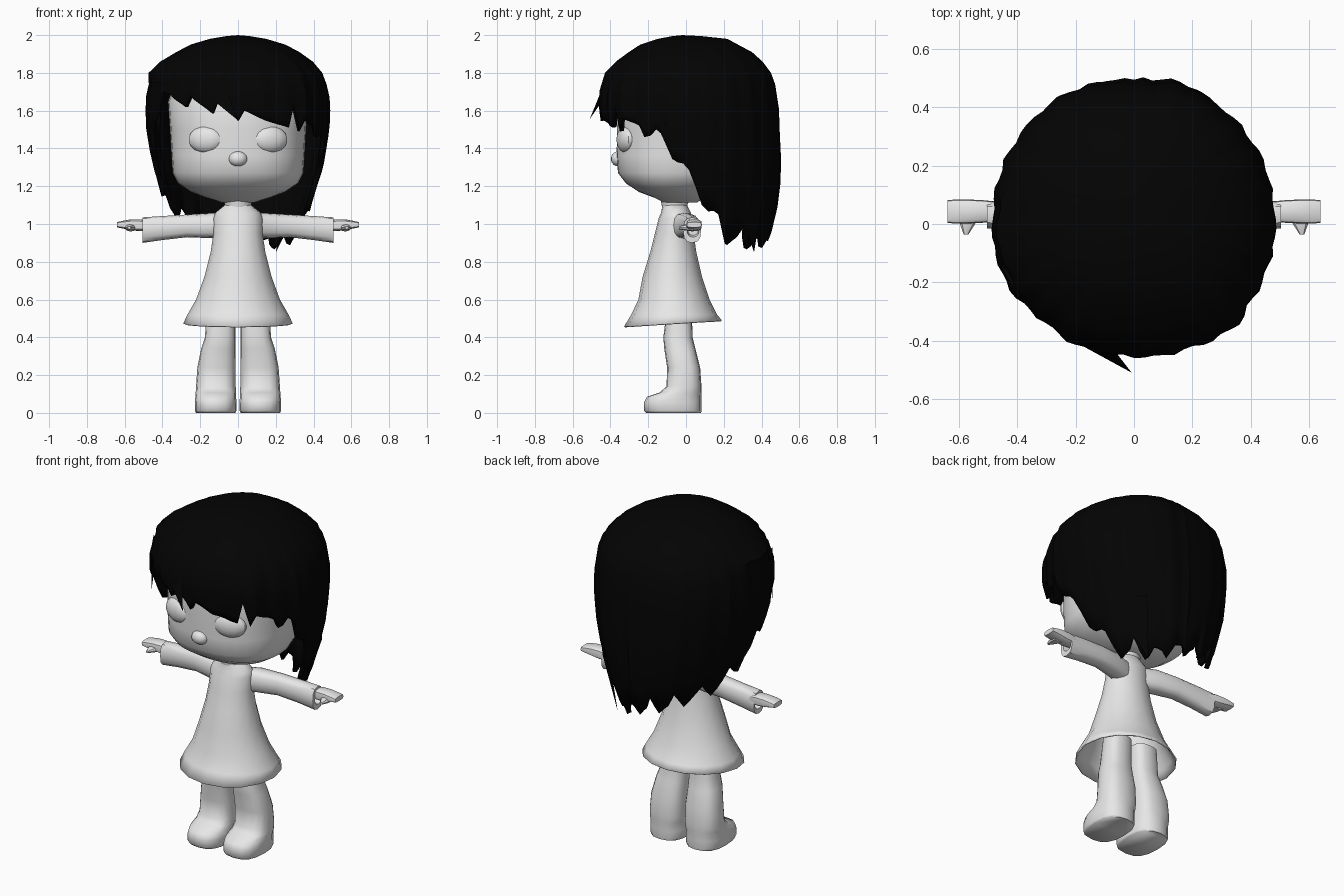
import bpy, bmesh, math, random
from mathutils import Vector, Matrix

if "Cube" in bpy.data.objects:
    bpy.data.objects.remove(bpy.data.objects["Cube"])

random.seed(4)


def material(name, rgb):
    m = bpy.data.materials.new(name)
    m.diffuse_color = (*rgb, 1)
    m.use_nodes = True
    m.node_tree.nodes["Principled BSDF"].inputs["Base Color"].default_value = m.diffuse_color
    return m


PALE = material("pale_grey", (0.8, 0.8, 0.8))
BLACK = material("black", (0.001, 0.001, 0.001))


def finish(name, bm, mat, angle=40):
    me = bpy.data.meshes.new(name)
    bm.to_mesh(me)
    bm.free()
    ob = bpy.data.objects.new(name, me)
    bpy.context.collection.objects.link(ob)
    me.materials.append(mat)
    bpy.ops.object.select_all(action='DESELECT')
    ob.select_set(True)
    bpy.context.view_layer.objects.active = ob
    bpy.ops.object.shade_smooth_by_angle(angle=math.radians(angle))
    return ob


def spow(v, e):
    return math.copysign(abs(v) ** e, v)


def lerp_table(table, x):
    """Linear interpolation in rows of (key, values...) with rising keys."""
    x = min(max(x, table[0][0]), table[-1][0])
    for a, b in zip(table, table[1:]):
        if x <= b[0]:
            t = (x - a[0]) / (b[0] - a[0])
            return [p + (q - p) * t for p, q in zip(a[1:], b[1:])]


def loft(name, rings, mat=PALE, n=16, power=2.0, place=None, caps=(True, True), tilt=0, angle=40):
    """Stack of rounded rings: (height, x0, x1, y0, y1)."""
    bm = bmesh.new()
    rows = []
    for k, (h, x0, x1, y0, y1) in enumerate(rings):
        row = []
        for i in range(n):
            a = 2 * math.pi * i / n
            c, s = spow(math.cos(a), 2 / power), spow(math.sin(a), 2 / power)
            dz = tilt * s if k == 0 else 0
            p = Vector(((x0 + x1) / 2 + c * (x1 - x0) / 2, (y0 + y1) / 2 + s * (y1 - y0) / 2, h + dz))
            row.append(bm.verts.new(place(p) if place else p))
        rows.append(row)
    for lo, hi in zip(rows, rows[1:]):
        for i in range(n):
            j = (i + 1) % n
            bm.faces.new((lo[i], lo[j], hi[j], hi[i]))
    if caps[0]:
        bm.faces.new(rows[0][::-1])
    if caps[1]:
        bm.faces.new(rows[-1])
    bmesh.ops.recalc_face_normals(bm, faces=bm.faces)
    return finish(name, bm, mat, angle)


def ellipsoid(name, centre, radii, turn=0):
    bm = bmesh.new()
    bmesh.ops.create_uvsphere(bm, u_segments=14, v_segments=9, radius=1)
    bm.transform(Matrix.Translation(centre) @ Matrix.Rotation(turn, 4, 'Z') @ Matrix.Diagonal((*radii, 1)))
    return finish(name, bm, PALE)


# Head with a broad jaw and a small soft nose
loft("head", [(1.115, -.09, .09, -.12, .06), (1.14, -.17, .17, -.17, .10), (1.17, -.25, .25, -.25, .15),
              (1.215, -.318, .318, -.318, .21), (1.27, -.346, .346, -.36, .26), (1.36, -.352, .352, -.368, .29),
              (1.5, -.36, .36, -.364, .31), (1.65, -.37, .37, -.368, .32), (1.78, -.32, .32, -.31, .28),
              (1.87, -.2, .2, -.2, .18), (1.9, -.06, .06, -.06, .06)], n=32, power=2.3, angle=60)
ellipsoid("nose", (0, -.358, 1.345), (.05, .04, .04))

# Neck and flared dress, open at the hem
loft("neck", [(1.0, -.075, .075, -.12, .01), (1.08, -.065, .065, -.125, 0), (1.16, -.085, .085, -.14, .03)])
dress = loft("dress", [(.473, -.29, .29, -.328, .19), (.52, -.268, .268, -.29, .165), (.6, -.222, .222, -.252, .125),
                       (.72, -.178, .178, -.23, .085), (.85, -.145, .145, -.19, .055), (.95, -.13, .13, -.165, .04),
                       (1.03, -.13, .13, -.145, .035), (1.06, -.12, .12, -.132, .025), (1.1, -.07, .07, -.125, .005)],
             n=16, caps=(False, True), tilt=.016)
thick = dress.modifiers.new("cloth", 'SOLIDIFY')
thick.thickness, thick.offset = .008, -1

for side, word in ((-1, "left"), (1, "right")):
    # Eye
    ellipsoid(word + "_eye", (side * .172, -.32, 1.447), (.093, .042, .07), side * .28)

    # Leg with a boot-like foot
    leg = [(0, .014, .222, -.21, .08), (.012, .008, .228, -.222, .082), (.055, .008, .228, -.222, .082),
           (.085, .01, .226, -.208, .082), (.108, .011, .224, -.14, .082), (.14, .012, .222, -.103, .082),
           (.24, .012, .215, -.10, .075), (.34, .014, .195, -.115, .05), (.4, .014, .175, -.12, .035),
           (.56, .014, .165, -.10, .03)]
    loft(word + "_leg", leg, power=2.6, place=lambda p: Vector((side * p.x, p.y, p.z)), angle=75)

    # Sleeve and hand run outwards: ring x is height, ring height is distance
    def out(p):
        return Vector((side * p.z, p.y, p.x))
    loft(word + "_sleeve", [(.06, .92, 1.055, -.10, .03), (.14, .925, 1.058, -.06, .055), (.27, .93, 1.05, -.03, .07),
                            (.4, .915, 1.042, -.018, .076), (.505, .9, 1.035, -.015, .08),
                            (.505, .93, 1.02, .005, .07), (.47, .94, 1.01, .01, .065)], n=12, power=2.6, place=out)
    loft(word + "_hand", [(.46, .965, 1.015, .01, .075), (.52, .962, 1.025, .004, .082), (.57, .968, 1.024, .002, .084),
                          (.61, .976, 1.017, .001, .084), (.64, .982, 1.01, .004, .082)], n=12, power=3.5, place=out)

    # Thumb points forwards
    loft(word + "_thumb", [(-.03, .535, .6, .96, 1.0), (.01, .545, .597, .965, .998), (.046, .568, .584, .972, .988)],
         n=8, place=lambda p: Vector((side * p.x, .01 - p.z, p.y)))

# Hair: (height, half width, front depth, back depth)
SHAPE = [(.85, .30, .30, .42), (1.05, .385, .36, .475), (1.15, .41, .39, .495), (1.3, .45, .42, .508),
         (1.5, .483, .435, .498), (1.6, .487, .45, .495), (1.7, .482, .45, .49), (1.8, .445, .42, .45),
         (1.86, .395, .365, .405), (1.91, .325, .30, .35), (1.95, .25, .24, .275), (1.98, .15, .15, .22),
         (1.995, .06, .07, .08)]
# Fullness by angle from the front, positive towards +x
FULL = [(-180, .98), (-150, 1.02), (-125, 1.02), (-95, 1), (-60, 1.01), (-42, .98), (-25, 1.01), (0, 1.01),
        (25, 1.03), (44, 1.06), (52, 1.02), (72, 1), (95, 1), (125, 1.015), (145, 1.02), (160, 1.02), (180, .98)]
# Hem height by the same angle
HEM = [(-180, .91), (-150, .96), (-118, 1.04), (-104, 1.1), (-90, 1.26), (-75, 1.4), (-64, 1.48), (-56, 1.7),
       (-48, 1.68), (-36, 1.62), (-32, 1.68), (-16, 1.585), (-12, 1.655), (0, 1.545), (4, 1.6), (16, 1.55),
       (32, 1.51), (36, 1.63), (40, 1.49), (44, 1.56), (56, 1.52), (60, 1.46), (72, 1.42), (90, 1.25), (104, 1.04),
       (118, .89), (150, .855), (180, .91)]
COLS = 90
TOP = [1.995, 1.98, 1.95, 1.91, 1.86, 1.8, 1.74]


def hair_point(deg, z, grow):
    w, f, b = lerp_table(SHAPE, z)
    full = lerp_table(FULL, deg)[0] - 1
    grow += full * min(1, max(0, (z - .95) / .4), max(0, (2 - z) / .2))
    # Squarer corners high on the left and at the back right
    for centre, size, spread in ((-85, .07, 20), (150, .03, 20)):
        grow += size * math.exp(-((deg - centre) / spread) ** 2 - ((z - 1.82) / .05) ** 2)
    a = math.radians(deg)
    c = math.cos(a)
    return Vector((w * grow * math.sin(a), -f * grow * c if c > 0 else -b * grow * c, z))


bm = bmesh.new()
crown = bm.verts.new((0, -.02, 2.0))
cols = []
for i in range(COLS):
    deg = -180 + 360 * i / COLS
    hem = lerp_table(HEM, deg)[0]
    if abs(deg) > 62:  # ragged strand tips
        hem += (0, .03, .06, .1, .05)[i % 5] * random.uniform(.6, 1.2)
    ridge = .01 * math.sin(i * 1.7) + random.uniform(-.006, .006)
    zs = TOP + [1.74 + (hem - 1.74) * k / 6 for k in range(1, 7)]
    cols.append([bm.verts.new(hair_point(deg, z, 1 + ridge * min(1, k / 5))) for k, z in enumerate(zs)])
for i in range(COLS):
    a, b = cols[i], cols[(i + 1) % COLS]
    bm.faces.new((crown, a[0], b[0]))
    for k in range(len(a) - 1):
        bm.faces.new((a[k], a[k + 1], b[k + 1], b[k]))
hair = finish("hair", bm, BLACK, 30)
thick = hair.modifiers.new("volume", 'SOLIDIFY')
thick.thickness, thick.offset = .025, -1


def lock(name, root_a, root_b, tip, depth=.03):
    """Flat tapering strand from a root edge to a tip."""
    bm = bmesh.new()
    a, b, t = Vector(root_a), Vector(root_b), Vector(tip)
    inward = Vector((-t.x, -t.y, 0)).normalized() * depth
    v = [bm.verts.new(p) for p in (a, b, t, (a + b) / 2 + inward)]
    for f in ((0, 1, 2), (1, 3, 2), (3, 0, 2), (0, 3, 1)):
        bm.faces.new([v[k] for k in f])
    bmesh.ops.recalc_face_normals(bm, faces=bm.faces)
    finish(name, bm, BLACK, 30)


# Loose strands: fringe spike, temple and back tips
lock("fringe_spike", (-.21, -.40, 1.72), (-.07, -.43, 1.75), (-.008, -.51, 1.555))
lock("left_temple_lock", (-.46, -.14, 1.75), (-.39, -.26, 1.75), (-.42, -.22, 1.45))
lock("right_back_lock", (.38, .25, 1.2), (.26, .42, 1.2), (.2, .36, .85))
